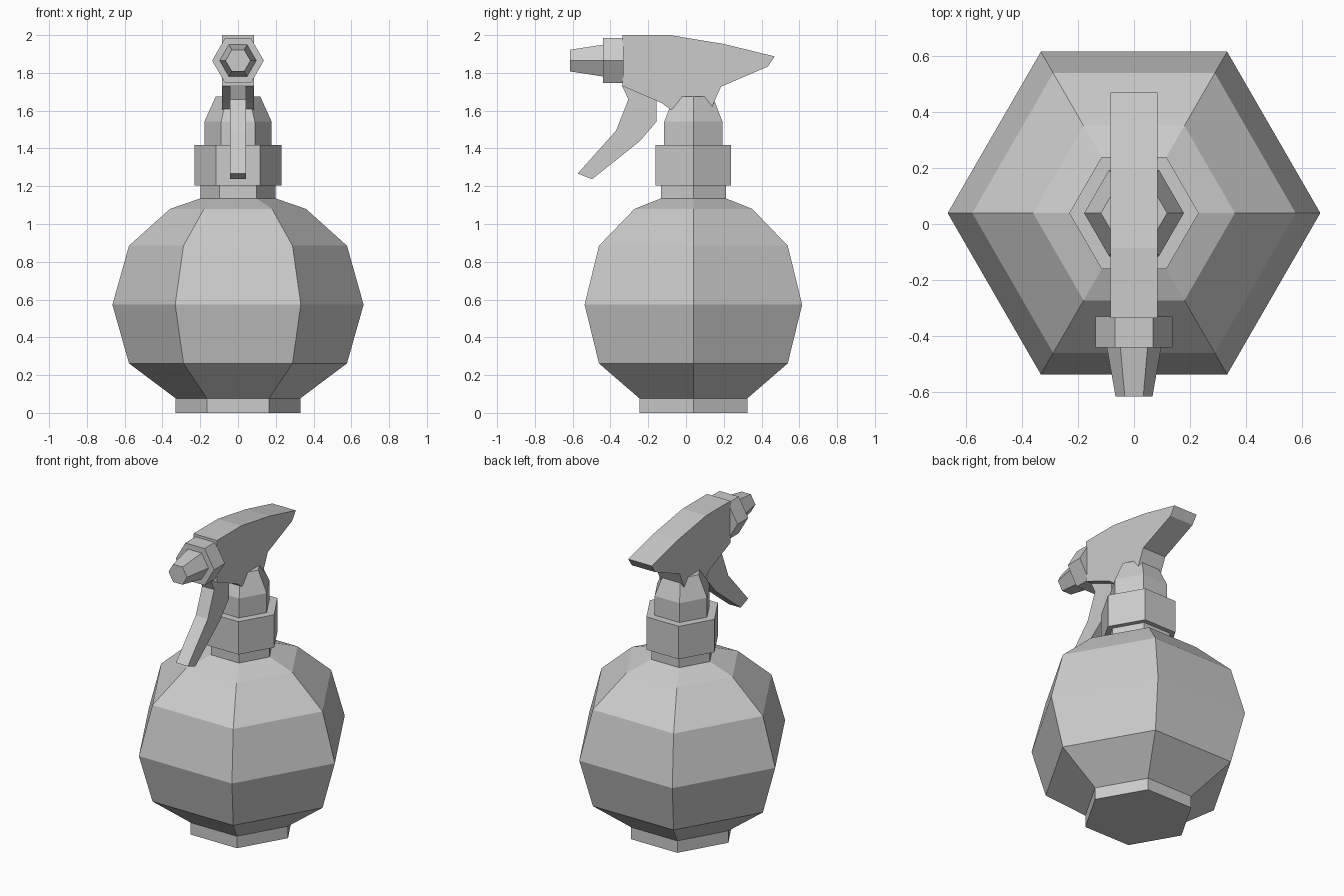
import bpy, bmesh, math
from mathutils import Matrix

old = bpy.data.objects.get("Cube")
if old:
    bpy.data.objects.remove(old, do_unlink=True)

GREY = (0.6, 0.6, 0.6, 1.0)
plastic = bpy.data.materials.new("light grey plastic")
plastic.use_nodes = True
plastic.diffuse_color = GREY
plastic.node_tree.nodes["Principled BSDF"].inputs["Base Color"].default_value = GREY


def finish(name, bm):
    bmesh.ops.recalc_face_normals(bm, faces=bm.faces)
    mesh = bpy.data.meshes.new(name)
    bm.to_mesh(mesh)
    bm.free()
    mesh.materials.append(plastic)
    obj = bpy.data.objects.new(name, mesh)
    bpy.context.collection.objects.link(obj)
    return obj


def hex_turned(name, profile, matrix):
    """Six-sided turned solid from (radius, height) pairs, corners on the x axis."""
    bm = bmesh.new()
    rings = []
    for r, h in profile:
        angles = [math.radians(60 * i) for i in range(6)]
        rings.append([bm.verts.new((r * math.cos(a), r * math.sin(a), h)) for a in angles])
    for low, high in zip(rings, rings[1:]):
        for i in range(6):
            j = (i + 1) % 6
            bm.faces.new((low[i], low[j], high[j], high[i]))
    bm.faces.new(rings[0][::-1])
    bm.faces.new(rings[-1])
    bm.transform(matrix)
    return finish(name, bm)


def side_plate(name, outline, half_width):
    """Extrude a (y, z) side outline symmetrically across x."""
    bm = bmesh.new()
    face = bm.faces.new([bm.verts.new((-half_width, y, z)) for y, z in outline])
    new = bmesh.ops.extrude_face_region(bm, geom=[face])["geom"]
    verts = [v for v in new if isinstance(v, bmesh.types.BMVert)]
    bmesh.ops.translate(bm, verts=verts, vec=(2 * half_width, 0, 0))
    return finish(name, bm)


# Bottle, neck, screw collar and pump base on a shared upright axis
upright = Matrix.Translation((0, 0.039, 0))
hex_turned("bottle", [(0.33, 0), (0.33, 0.077), (0.577, 0.262), (0.665, 0.573),
                      (0.577, 0.885), (0.36, 1.08), (0.2, 1.135)], upright)
hex_turned("bottle_neck", [(0.198, 1.13), (0.198, 1.22)], upright)
hex_turned("screw_collar", [(0.231, 1.205), (0.231, 1.417)], upright)
hex_turned("pump_base", [(0.178, 1.4), (0.178, 1.542), (0.118, 1.675)], upright)

# Spray head and trigger
side_plate("spray_head", [(-0.335, 2.0), (-0.085, 2.0), (0.2, 1.953), (0.47, 1.887),
                          (0.433, 1.833), (0.185, 1.727), (0.138, 1.62), (-0.085, 1.607),
                          (-0.127, 1.64), (-0.335, 1.73)], 0.084)
side_plate("trigger", [(-0.34, 1.735), (-0.305, 1.66), (-0.37, 1.495), (-0.573, 1.267),
                       (-0.497, 1.237), (-0.243, 1.44), (-0.155, 1.543), (-0.155, 1.7)], 0.043)

# Nozzle parts on a forward-pointing axis
forward = Matrix.Translation((0, 0, 1.865)) @ Matrix.Rotation(math.pi / 2, 4, "X")
hex_turned("nozzle_ring", [(0.137, 0.33), (0.137, 0.44)], forward)
hex_turned("nozzle_tip", [(0.098, 0.435), (0.066, 0.615)], forward)
